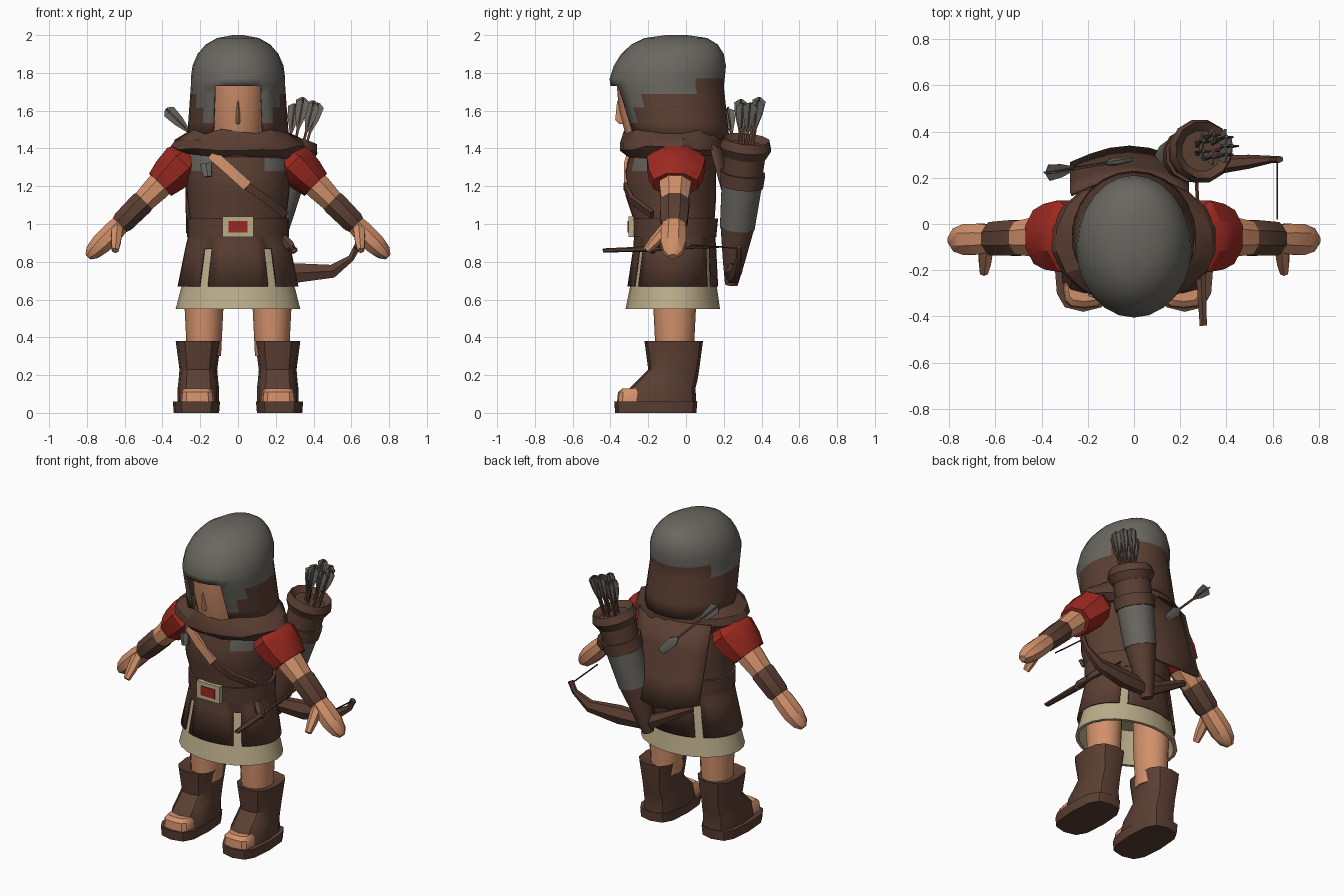
import bpy, bmesh, math, random
from mathutils import Vector

random.seed(4)
cube = bpy.data.objects.get("Cube")
if cube:
    bpy.data.objects.remove(cube)


def material(name, red, green, blue):
    mat = bpy.data.materials.new(name)
    mat.use_nodes = True
    mat.diffuse_color = (red, green, blue, 1)
    shader = mat.node_tree.nodes["Principled BSDF"]
    shader.inputs["Base Color"].default_value = mat.diffuse_color
    return mat


BROWN = material("brown leather", .105, .05, .033)
GREY = material("grey steel", .145, .136, .118)
SKIN = material("skin", .64, .28, .145)
RED = material("red cloth", .33, .022, .014)
CREAM = material("cream linen", .5, .415, .255)
DARK = material("dark cord", .02, .015, .012)


def finish(name, bm, mats, thick=0, smooth=35):
    mesh = bpy.data.meshes.new(name)
    bm.to_mesh(mesh)
    bm.free()
    for mat in mats:
        mesh.materials.append(mat)
    ob = bpy.data.objects.new(name, mesh)
    bpy.context.collection.objects.link(ob)
    bpy.ops.object.select_all(action='DESELECT')
    ob.select_set(True)
    bpy.context.view_layer.objects.active = ob
    bpy.ops.object.shade_smooth_by_angle(angle=math.radians(smooth))
    if thick:
        ob.modifiers.new("thickness", 'SOLIDIFY').thickness = thick


def bridge(name, rings, mats, rule=None, thick=0, smooth=35):
    """Join equal rings of points and cap the ends; rule picks a colour or drops a face."""
    bm = bmesh.new()
    loops = [[bm.verts.new(point) for point in ring] for ring in rings]
    count = len(loops[0])
    for low, high in zip(loops, loops[1:]):
        for i in range(count):
            j = (i + 1) % count
            bm.faces.new((low[i], low[j], high[j], high[i]))
    bm.faces.new(loops[0])
    bm.faces.new(loops[-1])
    bmesh.ops.recalc_face_normals(bm, faces=bm.faces)
    if rule:
        picks = [(face, rule(face.calc_center_median())) for face in bm.faces]
        for face, pick in picks:
            face.material_index = pick or 0
        dropped = [face for face, pick in picks if pick is None]
        bmesh.ops.delete(bm, geom=dropped, context='FACES')
    finish(name, bm, mats, thick, smooth)


def loft(name, rings, mats, sides=12, power=1, x=0, wave=0, **options):
    """Stack of level ovals: (z, y, half width, half depth); the first point faces front."""
    def bend(value):
        return math.copysign(abs(value) ** power, value)
    out = []
    for z, y, wide, deep in rings:
        angles = [math.tau * i / sides for i in range(sides)]
        out.append([(x + wide * bend(math.sin(a)), y - deep * bend(math.cos(a)),
                     z + random.uniform(-wave, wave)) for a in angles])
    bridge(name, out, mats, **options)


def section(center, direction, wide, deep, sides):
    """Oval ring across a direction."""
    ref = Vector((0, 0, 1)) if abs(direction.y) > .8 else Vector((0, 1, 0))
    across = direction.cross(ref).normalized()
    up = across.cross(direction).normalized()
    angles = [math.tau * (k + .5) / sides for k in range(sides)]
    return [center + across * wide * math.cos(a) + up * deep * math.sin(a) for a in angles]


def along(name, start, end, profile, mat, sides=8, wide=1, deep=1):
    """Straight part turned about a line: profile of (fraction along, radius)."""
    start, end = Vector(start), Vector(end)
    bridge(name, [section(start.lerp(end, t), (end - start).normalized(), r * wide, r * deep, sides)
                  for t, r in profile], [mat])


def tube(name, path, mat, sides=6, deep=1):
    """Bent part along (x, y, z, radius) points."""
    spots = [Vector(p[:3]) for p in path]
    rings = []
    for i, spot in enumerate(spots):
        ahead = spots[min(i + 1, len(spots) - 1)] - spots[max(i - 1, 0)]
        rings.append(section(spot, ahead.normalized(), path[i][3], path[i][3] * deep, sides))
    bridge(name, rings, [mat])


def box(name, center, size, mat):
    bm = bmesh.new()
    bmesh.ops.create_cube(bm, size=1)
    bmesh.ops.scale(bm, vec=size, verts=bm.verts)
    bmesh.ops.translate(bm, vec=center, verts=bm.verts)
    finish(name, bm, [mat])


def bearing(c, y, wide, deep):
    """Degrees away from straight ahead."""
    return math.degrees(math.atan2(abs(c.x) / wide, (y - c.y) / deep))


# Helmet and hood in one shell, open at the face, cheek guards widening upward
def hood_rule(c):
    turn = bearing(c, -.09, .25, .29)
    if c.z < 1.46 or (c.z < 1.73 and turn < 30):
        return None
    guard = 45 if c.z < 1.62 else 58
    return int((c.z < 1.69 and turn > guard) or (c.z < 1.78 and turn > 125))


hood = [(1.45 + .28 * t, -.04 - .06 * t, .27 - .02 * t, .27 + .03 * t)
        for t in (0, .3, .6, .85, 1)]
dome = [(1.77 + .23 * math.sin(a), -.1 + .05 * math.sin(a),
         .25 * math.cos(a) ** .8, .305 * math.cos(a) ** .6) for a in (0, .3, .6, .9, 1.2, 1.5)]
loft("helmet_and_hood", hood + dome, [GREY, BROWN], 24, rule=hood_rule, thick=.012)
loft("face", [(1.42, -.17, .13, .135), (1.6, -.19, .15, .165), (1.75, -.2, .15, .168)], [SKIN])
loft("nose", [(1.53, -.33, .01, .025), (1.55, -.33, .014, .045), (1.65, -.34, .007, .025)],
     [SKIN], 6)

# Scarf folds
loft("collar", [(1.36, -.07, .3, .25), (1.4, -.07, .36, .28), (1.44, -.07, .34, .28),
     (1.49, -.06, .27, .27), (1.43, -.06, .22, .23)], [BROWN], 18, wave=.014, smooth=25)


# Tunic with split hem and steel shoulder patches
def tunic_rule(c):
    turn = bearing(c, -.07, .3, .23)
    split = 30 < turn < 40 or 140 < turn < 150
    if c.z < .68 or (c.z < .86 and split):
        return None
    return int(1.28 < c.z < 1.38 and 32 < turn < 78)


loft("tunic", [(1.4, -.07, .28, .22), (1.28, -.08, .28, .24), (1.15, -.08, .27, .24),
     (1, -.06, .25, .21), (.87, -.06, .28, .22), (.67, -.07, .32, .24)],
     [BROWN, GREY], 36, rule=tunic_rule, thick=.01)
loft("underskirt", [(.9, -.06, .24, .19), (.55, -.07, .33, .25), (.55, -.07, .31, .23),
     (.75, -.07, .25, .18)], [CREAM], 24)

# Belt, buckle and chest strap
loft("belt", [(.93, -.06, .27, .22), (1.03, -.06, .27, .23)], [BROWN], 24)
box("buckle_frame", (0, -.29, .985), (.165, .03, .11), CREAM)
box("buckle_stone", (0, -.3, .985), (.1, .02, .06), RED)
tube("chest_strap_bare", [(-.14, -.3, 1.37, .04), (-.06, -.32, 1.3, .04), (.05, -.32, 1.2, .04)],
     SKIN, 4, .3)
tube("chest_strap", [(.05, -.32, 1.2, .03), (.15, -.29, 1.13, .03), (.25, -.18, 1.05, .03)],
     BROWN, 4, .5)
along("strap_clip", (-.17, -.3, 1.32), (-.16, -.31, 1.25), [(0, .035), (1, .025)], GREY, 6, 1, .6)

# Limbs, mirrored
for sign, side in ((1, "left"), (-1, "right")):
    shoulder, fingertip = (sign * .22, -.05, 1.4), (sign * .8, -.07, .82)

    def arm(part, profile, mat, deep=1.2):
        along(f"{side}_{part}", shoulder, fingertip, profile, mat, 8, 1, deep)

    def stack(part, x, rings, mat, power=1):
        loft(f"{side}_{part}", rings, [mat], 12, power, sign * x)

    arm("sleeve", [(.06, .09), (.13, .12), (.24, .11), (.33, .09)], RED, 1.4)
    arm("upper_arm", [(.2, .075), (.36, .075), (.54, .06)], SKIN)
    arm("bracer", [(.46, .06), (.5, .07), (.67, .065), (.7, .055)], BROWN)
    arm("hand", [(.65, .05), (.76, .06), (.87, .06), (.95, .045), (.99, .02)], SKIN)
    along(f"{side}_thumb", (sign * .64, -.1, .98), (sign * .65, -.21, .86),
          [(0, .035), (.6, .03), (1, .02)], SKIN, 6)
    stack("leg", .18, [(.3, -.06, .09, .1), (.6, -.06, .105, .115), (.8, -.06, .1, .12)], SKIN)
    stack("boot", .21, [(.05, -.14, .11, .195), (.13, -.125, .11, .175), (.17, -.1, .105, .16),
          (.23, -.065, .1, .135), (.38, -.065, .12, .155), (.36, -.065, .09, .12)], BROWN, .75)
    stack("sole", .22, [(0, -.16, .12, .215), (.06, -.16, .125, .22)], BROWN, .65)
    stack("toes", .215, [(.06, -.28, .09, .085), (.11, -.28, .085, .08), (.13, -.27, .07, .065)],
          SKIN, .6)

# Short cape hanging off one shoulder
bm = bmesh.new()
bmesh.ops.create_grid(bm, x_segments=6, y_segments=3, size=.5)
for v in bm.verts:
    drop, sag = .5 - v.co.y, math.cos(math.pi * v.co.x)
    v.co = (v.co.x / 2 - .02, .12 + .13 * drop + .07 * sag, 1.42 - .47 * drop - .05 * drop * sag)
finish("cape", bm, [BROWN], .02)

# Quiver with a steel wrap, band and rim
quiver_parts = {
    "quiver": ([(0, .035), (.16, .06), (.38, .09), (.68, .105), (.95, .115)], BROWN),
    "quiver_wrap": ([(.39, .095), (.68, .11)], GREY),
    "quiver_band": ([(.68, .118), (.77, .122)], BROWN),
    "quiver_rim": ([(.88, .115), (.94, .14), (1, .125), (.96, .09)], BROWN)}
for part, (profile, mat) in quiver_parts.items():
    along(part, (.1, .24, .68), (.3, .32, 1.45), profile, mat, 12)


def arrow(name, foot, tip):
    """Shaft with crossed feathers near the tip."""
    along(name + "_shaft", foot, tip, [(0, .009), (1, .009)], BROWN, 4)
    feather = [(.65, .01), (.82, .04), (.96, .05), (1, .014)]
    along(name + "_flat_feather", foot, tip, feather, GREY, 4, 1, .12)
    along(name + "_upright_feather", foot, tip, feather, GREY, 4, .12, 1)


for i in range(7):
    out_x, out_y = math.cos(math.tau * i / 7), math.sin(math.tau * i / 7)
    arrow(f"arrow_{i}", (.27 + .03 * out_x, .3 + .03 * out_y, 1.2),
          (.36 + .065 * out_x, .34 + .05 * out_y, 1.66 + random.uniform(-.05, .03)))
arrow("loose_arrow", (-.02, .28, 1.25), (-.38, .22, 1.61))
along("loose_arrow_head", (-.02, .28, 1.25), (-.38, .22, 1.61),
      [(0, .025), (.2, .035), (.3, .01)], GREY, 6, 1, .5)

# Bow slung across the lower back, its string, and a belt knife
tube("bow", [(.63, .28, .88, .02), (.6, .28, .82, .02), (.5, .27, .75, .04), (.3, .25, .74, .06),
     (.1, .24, .74, .05), (-.2, .22, .9, .02)], BROWN, 6, .75)
along("bow_string", (.62, .28, .87), (.62, .02, .89), [(0, .004), (1, .004)], DARK, 4)
along("knife", (.27, .2, .88), (.3, -.44, .86), [(0, .008), (.5, .012), (.6, .025), (1, .018)],
      BROWN, 6, 1, .6)
along("knife_loop", (.24, -.15, .93), (.3, -.18, .85), [(0, .02), (.5, .03), (1, .015)], BROWN, 6)
